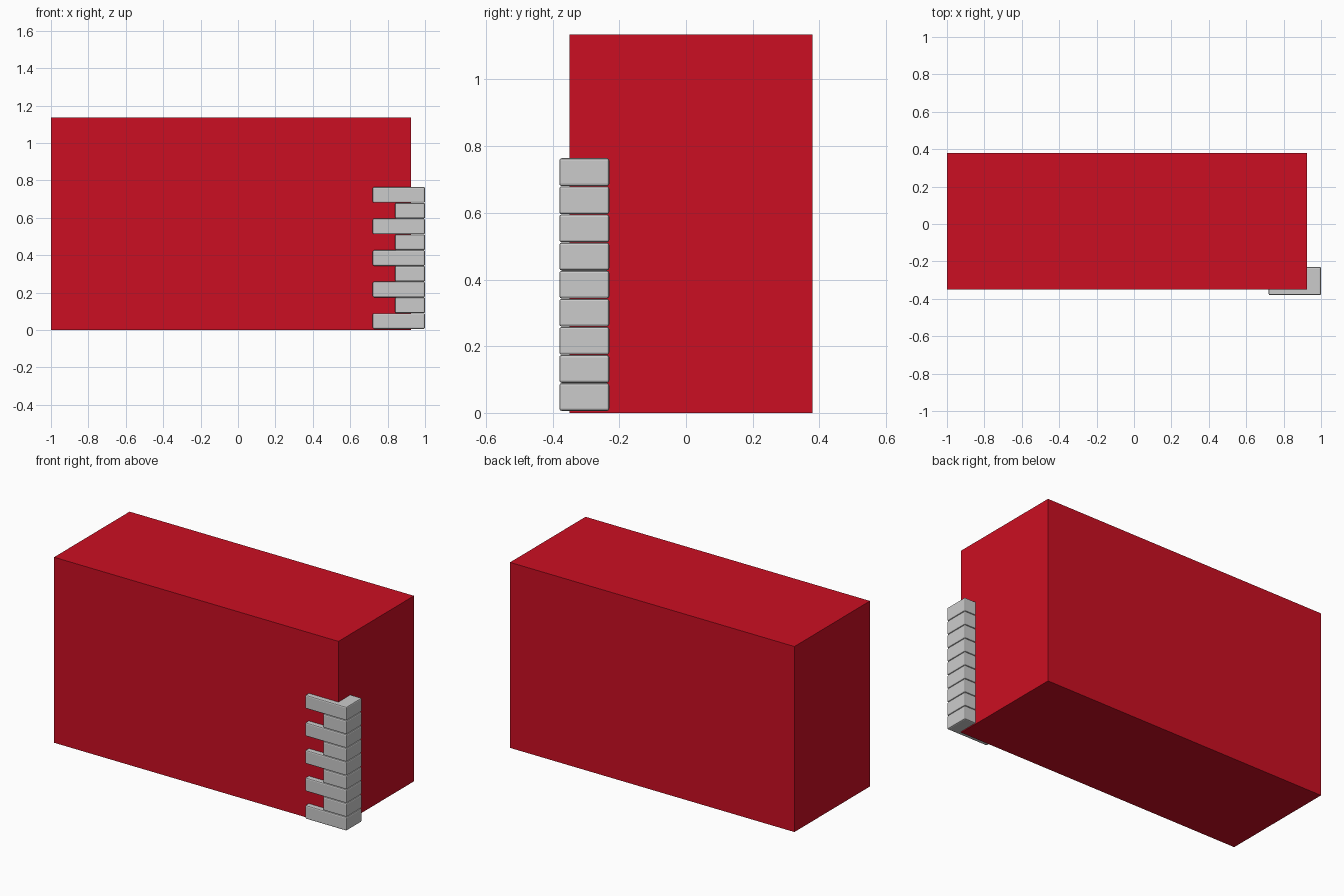
import bpy
import bmesh
from mathutils import Vector

cube = bpy.data.objects.get("Cube")
if cube:
    bpy.data.objects.remove(cube, do_unlink=True)


def make_material(name, color):
    mat = bpy.data.materials.new(name)
    mat.use_nodes = True
    mat.diffuse_color = color
    mat.node_tree.nodes["Principled BSDF"].inputs["Base Color"].default_value = color
    return mat


def add_box(name, low, high, mat, bevel=0):
    low, high = Vector(low), Vector(high)
    mesh = bpy.data.meshes.new(name)
    bm = bmesh.new()
    bmesh.ops.create_cube(bm, size=1)
    for v in bm.verts:
        v.co = (low + high) / 2 + v.co * (high - low)
    bm.to_mesh(mesh)
    bm.free()
    mesh.materials.append(mat)
    obj = bpy.data.objects.new(name, mesh)
    bpy.context.collection.objects.link(obj)
    if bevel:
        mod = obj.modifiers.new("edge_bevel", "BEVEL")
        mod.width = bevel
        mod.segments = 2
    return obj


red = make_material("wall_red", (0.6, 0.0045, 0.016, 1))
stone = make_material("stone_grey", (0.6, 0.6, 0.6, 1))

# Plain wall block
add_box("wall", (-1, -0.35, 0), (0.925, 0.38, 1.135), red)

# Corner stones, alternating long and short, wrapped round the front corner
pitch = 0.0843
for i in range(9):
    left = 0.84 if i % 2 else 0.72
    z = 0.006 + i * pitch
    add_box(f"corner_stone_{i + 1}", (left, -0.38, z),
            (1, -0.23, z + pitch - 0.001), stone, bevel=0.007)
